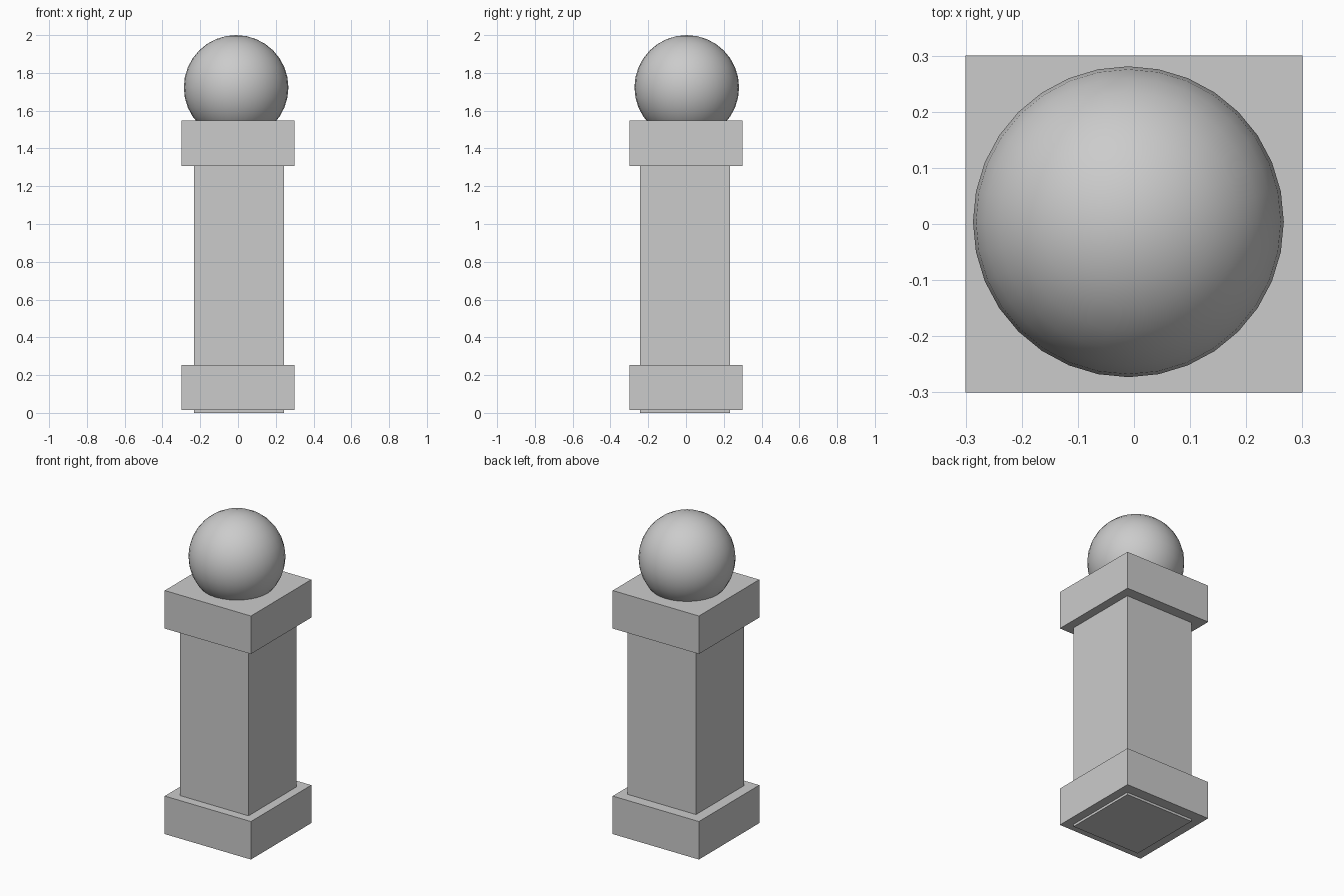
import bpy

if "Cube" in bpy.data.objects:
    bpy.data.objects.remove(bpy.data.objects["Cube"])


def block(name, x, y, width, z0, z1):
    """Square block spanning z0..z1."""
    bpy.ops.mesh.primitive_cube_add(size=1, location=(x, y, (z0 + z1) / 2))
    ob = bpy.context.object
    ob.name = name
    ob.scale = (width, width, z1 - z0)
    bpy.ops.object.transform_apply(location=False, rotation=False, scale=True)
    return ob


# Shaft runs through the base and into the capital, slightly off centre
block("shaft", 0.006, -0.006, 0.477, 0.0, 1.53)

# Matching base and capital blocks
for name, z0 in (("base_block", 0.015), ("capital_block", 1.308)):
    block(name, 0, 0, 0.6, z0, z0 + 0.239)

# Ball finial sunk into the capital
bpy.ops.mesh.primitive_uv_sphere_add(segments=32, ring_count=16, radius=0.277,
                                     location=(-0.01, 0.004, 1.723))
bpy.context.object.name = "ball_finial"
bpy.ops.object.shade_smooth()
